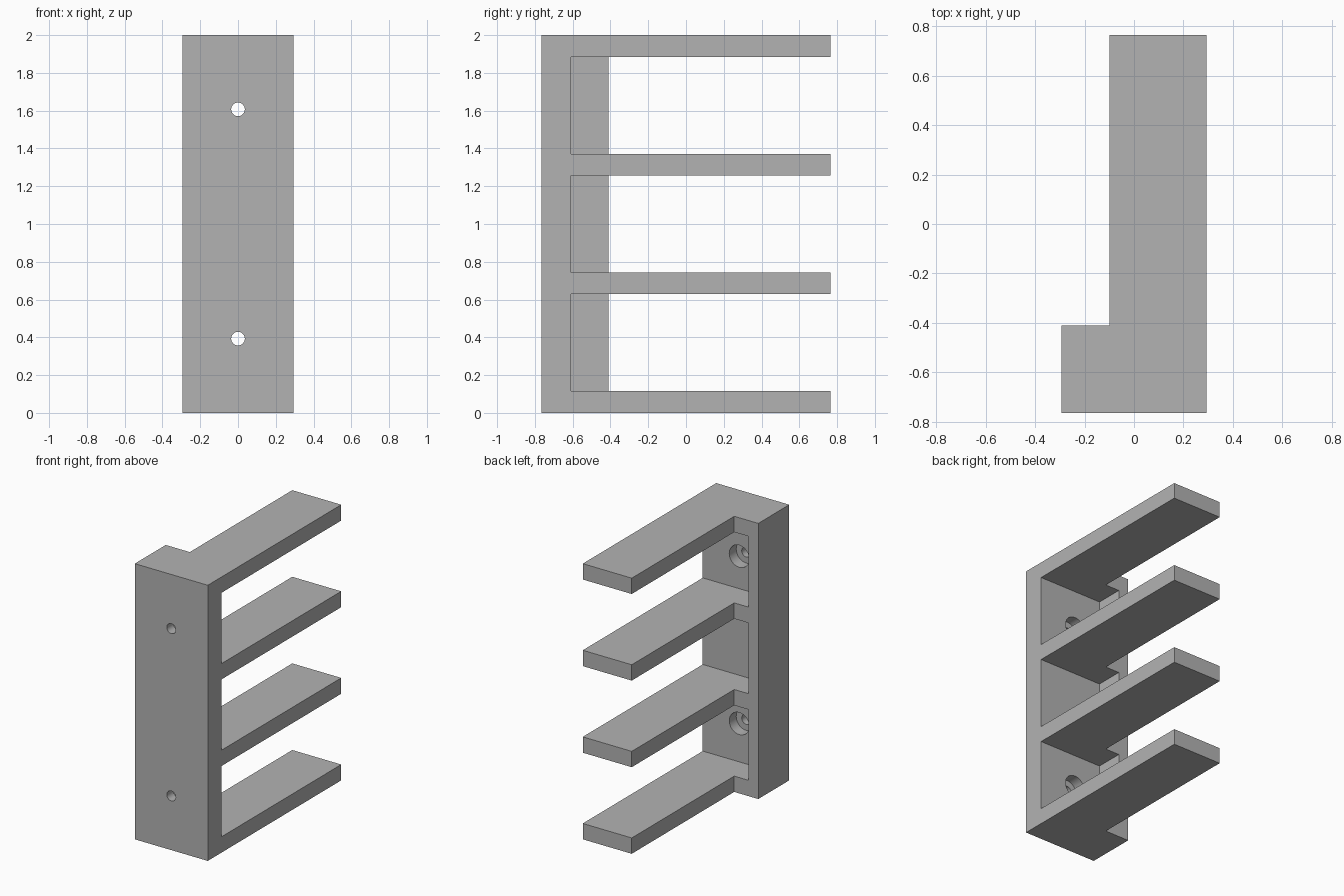
import bpy
import bmesh
from math import radians
from mathutils import Matrix, Vector

cube = bpy.data.objects.get("Cube")
if cube:
    bpy.data.objects.remove(cube, do_unlink=True)

HEIGHT = 2.0
SHELF = 0.115                      # shelf thickness
PITCH = (HEIGHT - SHELF) / 3       # spacing of the four shelves
FRONT, POCKET, LIP, TIP = -0.765, -0.61, -0.41, 0.765
SIDE, LIP_IN, SHELF_X = 0.293, -0.213, -0.1

grey = bpy.data.materials.new("plain grey")
grey.use_nodes = True
colour = (0.45, 0.45, 0.45, 1)
grey.diffuse_color = colour
grey.node_tree.nodes["Principled BSDF"].inputs["Base Color"].default_value = colour


def make_object(name, bm):
    bmesh.ops.recalc_face_normals(bm, faces=bm.faces)
    mesh = bpy.data.meshes.new(name)
    bm.to_mesh(mesh)
    bm.free()
    mesh.materials.append(grey)
    obj = bpy.data.objects.new(name, mesh)
    bpy.context.collection.objects.link(obj)
    return obj


def box(name, low, high):
    low, high = Vector(low), Vector(high)
    bm = bmesh.new()
    bmesh.ops.create_cube(bm, size=1)
    bmesh.ops.scale(bm, vec=high - low, verts=bm.verts)
    bmesh.ops.translate(bm, vec=(low + high) / 2, verts=bm.verts)
    return make_object(name, bm)


def rod(name, z, radius, y0, y1):
    bm = bmesh.new()
    place = Matrix.Translation((0, (y0 + y1) / 2, z)) @ Matrix.Rotation(radians(90), 4, "X")
    bmesh.ops.create_cone(bm, cap_ends=True, segments=40, radius1=radius,
                          radius2=radius, depth=y1 - y0, matrix=place)
    return make_object(name, bm)


# L-shaped footprint raised to the full height
outline = [(-SIDE, FRONT), (SIDE, FRONT), (SIDE, TIP),
           (SHELF_X, TIP), (SHELF_X, LIP), (-SIDE, LIP)]
bm = bmesh.new()
base = bm.faces.new([bm.verts.new((x, y, 0)) for x, y in outline])
raised = bmesh.ops.extrude_face_region(bm, geom=[base])["geom"]
bmesh.ops.translate(bm, vec=(0, 0, HEIGHT),
                    verts=[v for v in raised if isinstance(v, bmesh.types.BMVert)])
rack = make_object("shelf_rack", bm)

# Gaps between shelves, leaving the back plate and the side lip
cutters = []
for i in range(3):
    z = i * PITCH
    cutters.append(box("gap_cutter", (LIP_IN, POCKET, z + SHELF), (1, 1, z + PITCH)))

# Screw holes with wider recesses for the heads
for z in (0.393, HEIGHT - 0.393):
    cutters.append(rod("screw_hole_cutter", z, 0.036, FRONT - 0.1, POCKET + 0.05))
    cutters.append(rod("screw_head_cutter", z, 0.08, POCKET - 0.08, POCKET + 0.05))

for cutter in cutters:
    cutter.hide_render = True
    cut = rack.modifiers.new("cut", "BOOLEAN")
    cut.operation = "DIFFERENCE"
    cut.solver = "EXACT"
    cut.object = cutter

# Apply the cuts and remove the helpers
bpy.context.view_layer.objects.active = rack
rack.select_set(True)
for cut in list(rack.modifiers):
    bpy.ops.object.modifier_apply(modifier=cut.name)
for cutter in cutters:
    bpy.data.objects.remove(cutter, do_unlink=True)
bpy.ops.object.shade_smooth_by_angle(angle=radians(30))
